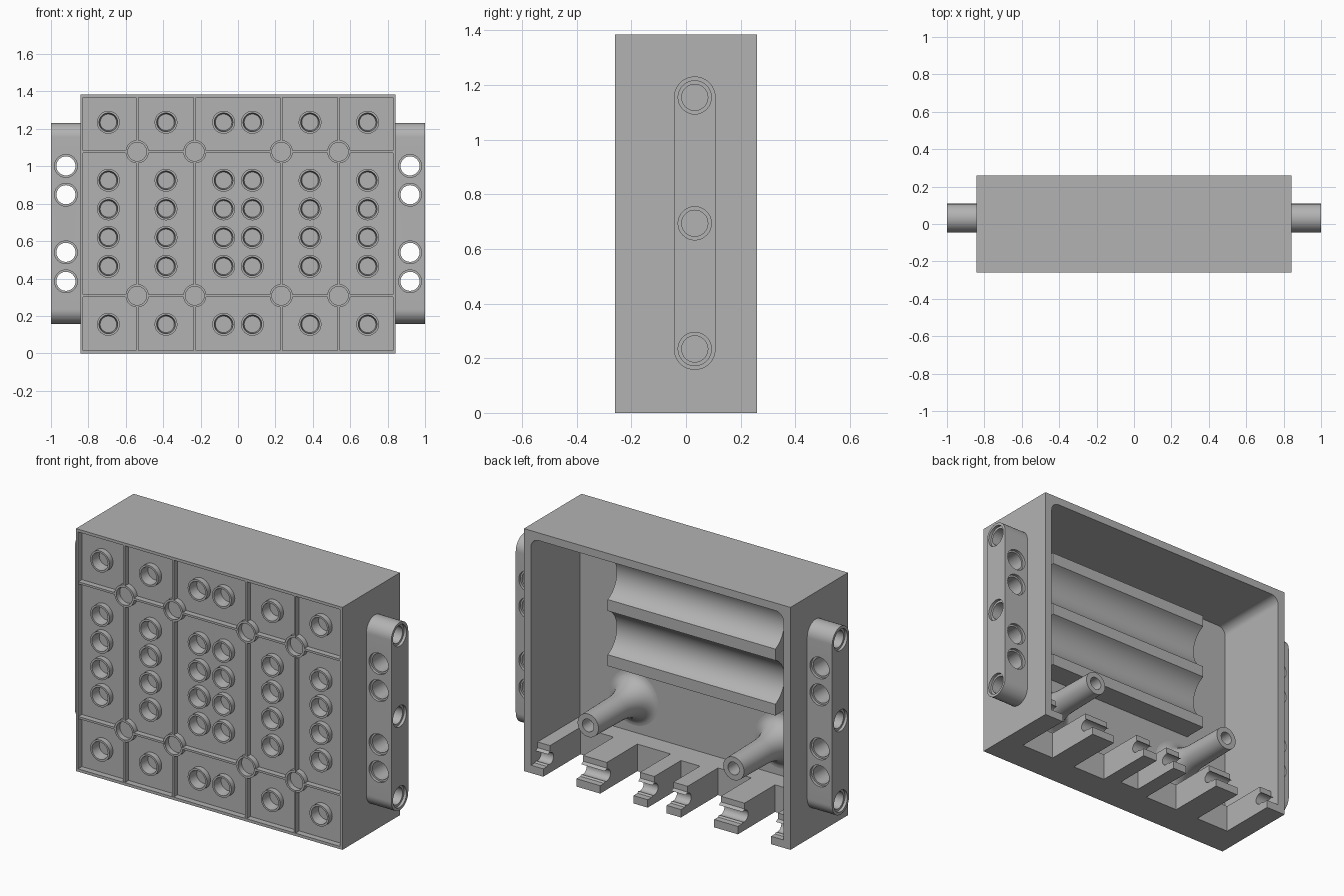
import bpy, bmesh
from math import sin, cos, pi, radians
from mathutils import Vector

cube = bpy.data.objects.get("Cube")
if cube:
    bpy.data.objects.remove(cube, do_unlink=True)

grey = bpy.data.materials.new("light grey plastic")
grey.use_nodes = True
COLOUR = (0.45, 0.45, 0.45, 1)
grey.diffuse_color = COLOUR
grey.node_tree.nodes["Principled BSDF"].inputs["Base Color"].default_value = COLOUR

PITCH = 0.154
BEAM_Y = 0.032
PANEL_Y, FLOOR_Y, FRONT, BACK = -0.226, -0.185, -0.26, 0.26
SHELF = 0.155


def place(axis, u, v, t):
    """Cross-section point (u, v) at distance t along the axis."""
    return Vector((t, u, v)) if axis == "x" else Vector((u, t, v))


def finish(name, bm):
    bmesh.ops.recalc_face_normals(bm, faces=bm.faces)
    mesh = bpy.data.meshes.new(name)
    bm.to_mesh(mesh)
    bm.free()
    mesh.materials.append(grey)
    obj = bpy.data.objects.new(name, mesh)
    bpy.context.collection.objects.link(obj)
    return obj


def prism(name, outline, axis, a, b):
    bm = bmesh.new()
    lo = [bm.verts.new(place(axis, u, v, a)) for u, v in outline]
    hi = [bm.verts.new(place(axis, u, v, b)) for u, v in outline]
    bm.faces.new(lo)
    bm.faces.new(hi)
    n = len(lo)
    for i in range(n):
        j = (i + 1) % n
        bm.faces.new((lo[i], lo[j], hi[j], hi[i]))
    return finish(name, bm)


def rect(u0, u1, v0, v1):
    return [(u0, v0), (u1, v0), (u1, v1), (u0, v1)]


def arc(u, v, r, start, end, n=12):
    angles = [radians(start + (end - start) * i / n) for i in range(n + 1)]
    return [(u + r * cos(a), v + r * sin(a)) for a in angles]


def rod(name, u, v, r, axis, a, b):
    return prism(name, arc(u, v, r, 0, 360, 32)[:-1], axis, a, b)


def lathe(name, x, z, profile, n=32):
    """Revolve (radius, y) points around a y-directed axis."""
    bm = bmesh.new()
    rings = []
    for r, y in profile:
        if r == 0:
            rings.append([bm.verts.new((x, y, z))] * n)
        else:
            rings.append([bm.verts.new((x + r * cos(2 * pi * i / n), y,
                                        z + r * sin(2 * pi * i / n))) for i in range(n)])
    for p, q in zip(rings, rings[1:]):
        for i in range(n):
            j = (i + 1) % n
            bm.faces.new(list(dict.fromkeys((p[i], p[j], q[j], q[i]))))
    return finish(name, bm)


def cut(obj, cutters):
    bpy.context.view_layer.objects.active = obj
    for c in cutters:
        c.hide_render = True
        mod = obj.modifiers.new("cut", "BOOLEAN")
        mod.operation = "DIFFERENCE"
        mod.solver = "EXACT"
        mod.object = c
        bpy.ops.object.modifier_apply(modifier=mod.name)
        bpy.data.objects.remove(c, do_unlink=True)


def join(objs, name):
    bpy.ops.object.select_all(action="DESELECT")
    for o in objs:
        o.select_set(True)
    bpy.context.view_layer.objects.active = objs[0]
    bpy.ops.object.join()
    objs[0].name = name
    return objs[0]


# Stud and rib layout on the front
stud_x = [s * k * PITCH for s in (-1, 1) for k in (0.5, 2.5, 4.5)]
stud_z = [0.155, 0.465, 0.62, 0.772, 0.925, 1.235]
studs = [(x, z) for x in stud_x for z in stud_z]
rib_x = [s * k * PITCH for s in (-1, 1) for k in (1.5, 3.5)]
rib_z = [0.308, 1.078]
nodes = [(x, z) for x in rib_x for z in rib_z]

# Main housing: open back, recessed front, slotted bottom shelf
housing = prism("housing", rect(-0.842, 0.842, 0, 1.385), "y", FRONT, BACK)
W, T, R = 0.798, 1.341, 0.05
cavity = ([(-W, SHELF), (W, SHELF)] + arc(W - R, T - R, R, 0, 90)
          + arc(R - W, T - R, R, 90, 180))
cutters = [prism("cavity_cutter", cavity, "y", FLOOR_Y, 0.4),
           prism("recess_cutter", rect(-0.828, 0.828, 0.016, 1.369), "y", -0.4, PANEL_Y)]
for lo, hi, depth in ((-0.72, -0.51, 0.335), (-0.36, -0.15, 0.335), (-0.06, 0.06, 0.3),
                      (0.15, 0.36, 0.335), (0.51, 0.72, 0.335)):
    cutters.append(prism("slot_cutter", rect(lo, hi, -0.1, 0.3), "y", BACK - depth, 0.4))
# Hooked ends of the prongs
hook = [(0.4, 0.045), (0.225, 0.045)] + arc(0.2, 0.082, 0.033, 300, 60) + [(0.2, 0.122), (0.2, 0.3), (0.4, 0.3)]
cutters.append(prism("hook_cutter", hook, "x", -W, W))
cutters.append(join([rod("hole_cutter", x, z, 0.052, "y", -0.4, -0.198) for x, z in studs],
                    "stud_hole_cutter"))
cut(housing, cutters)

# Hollow studs and the rings at the rib crossings
stud_profile = [(0.061, PANEL_Y + 0.01), (0.061, -0.257), (0.05, -0.257),
                (0.044, -0.2), (0, -0.2)]
join([lathe("stud", x, z, stud_profile) for x, z in studs], "front_studs")
ring_profile = [(0.062, PANEL_Y + 0.01), (0.062, -0.257), (0.05, -0.257),
                (0.05, PANEL_Y + 0.01), (0.062, PANEL_Y + 0.01)]
join([lathe("ring", x, z, ring_profile) for x, z in nodes], "rib_rings")

# Thin ribs, interrupted inside the rings
h = 0.006
ribs = [prism("vertical_rib", rect(x - h, x + h, 0.012, 1.373), "y", -0.258, PANEL_Y + 0.005)
        for x in rib_x]
ribs += [prism("horizontal_rib", rect(-0.833, 0.833, z - h, z + h), "y", -0.258, PANEL_Y + 0.005)
         for z in rib_z]
for rib in ribs:
    cut(rib, [join([rod("ring_cutter", x, z, 0.055, "y", -0.4, 0) for x, z in nodes],
                   "ring_cutters")])
join(ribs, "front_ribs")

# Battery cradle: block with two concave troughs
RIDGE = -0.05
ridges = [(0.565, 0.63), (0.88, 0.945), (1.195, 1.26)]
outline = [(FLOOR_Y - 0.01, 0.565)]
for i, (lo, hi) in enumerate(ridges):
    outline += [(RIDGE, lo), (RIDGE, hi)]
    if i < 2:
        mid = (hi + ridges[i + 1][0]) / 2
        outline += arc(RIDGE + 0.055, mid, 0.1366, 246, 114, 20)[1:-1]
outline.append((FLOOR_Y - 0.01, 1.26))
prism("battery_cradle", outline, "x", -0.53, 0.53)

# Screw posts with a flared foot
post = [(0.155, FLOOR_Y - 0.005)]
post += [(0.155 - 0.085 * sin(a), -0.02 - 0.165 * cos(a))
         for a in [pi / 2 * i / 10 for i in range(11)]]
post += [(0.066, 0.227), (0.036, 0.227), (0.036, 0.08), (0, 0.08)]
for side, x in (("left", 0.46), ("right", -0.46)):
    lathe(side + "_screw_post", x, 0.35, post)

# Side beams with pin holes in two directions
for side, s in (("left", 1), ("right", -1)):
    r = 0.0765
    beam = prism(side + "_side_beam", arc(BEAM_Y, 1.155, r, 0, 180, 24)
                 + arc(BEAM_Y, 0.234, r, 180, 360, 24), "x", s * 0.835, s)
    holes = []
    for z in (0.385, 0.54, 0.848, 1.002):
        holes.append(rod("pin_hole", s * 0.92, z, 0.051, "y", -0.2, 0.3))
        for a, b in ((-0.2, BEAM_Y - r + 0.016), (BEAM_Y + r - 0.016, 0.3)):
            holes.append(rod("counterbore", s * 0.92, z, 0.061, "y", a, b))
    for z in (0.234, 0.694, 1.155):
        holes.append(rod("pin_hole", BEAM_Y, z, 0.048, "x", s * 0.845, s * 1.1))
        holes.append(rod("counterbore", BEAM_Y, z, 0.061, "x", s * 0.984, s * 1.1))
    cut(beam, holes)

# Smooth round walls, keep edges crisp
bpy.ops.object.select_all(action="DESELECT")
for o in bpy.context.scene.objects:
    if o.type == "MESH" and grey.name in o.data.materials:
        o.select_set(True)
        bpy.context.view_layer.objects.active = o
bpy.ops.object.shade_smooth_by_angle(angle=radians(30))
